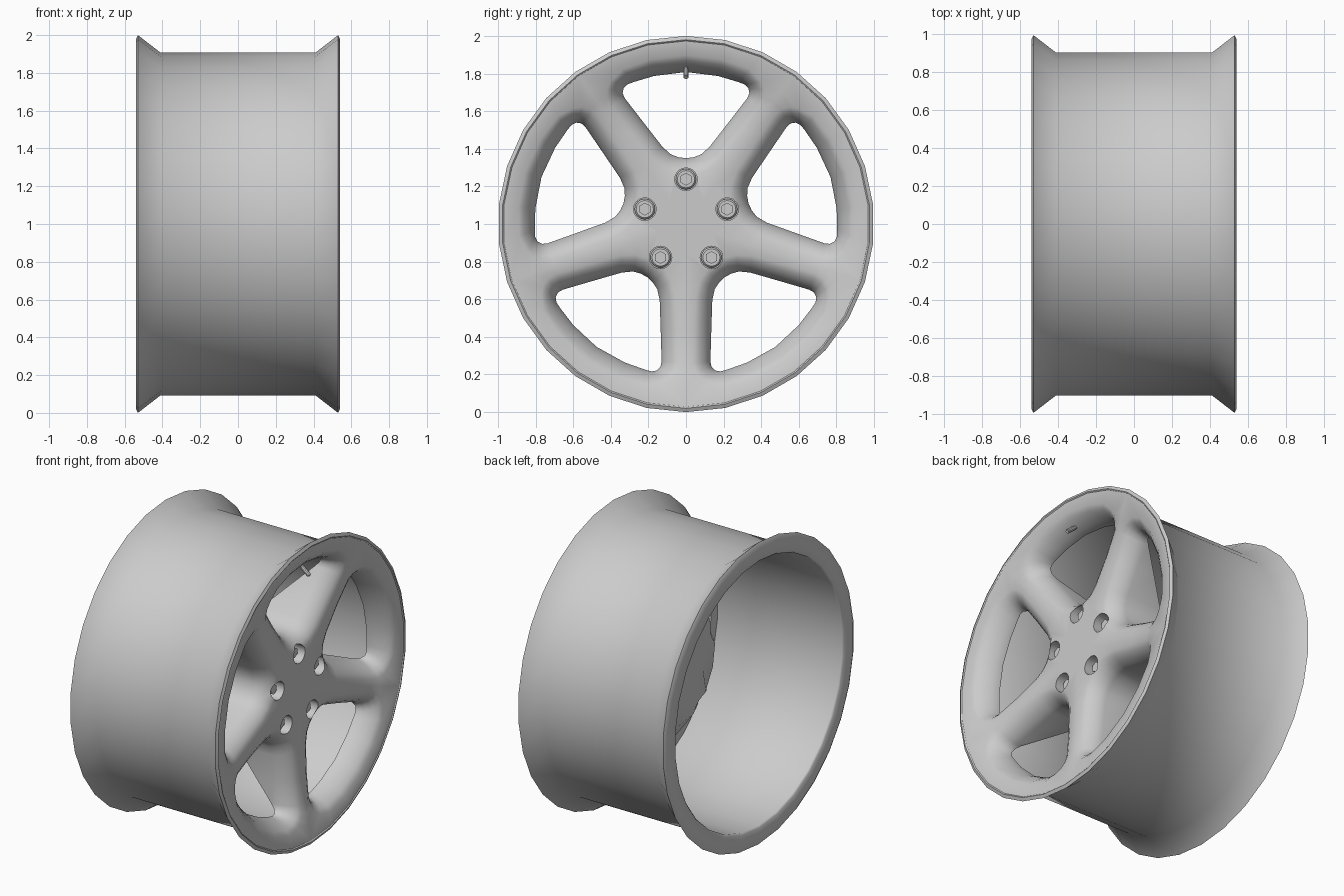
import bpy, bmesh
from math import sin, cos, pi, radians, hypot
from mathutils import Vector

if "Cube" in bpy.data.objects:
    bpy.data.objects.remove(bpy.data.objects["Cube"])

SIDES = 30


def finish(name, bm, angle=35):
    bmesh.ops.remove_doubles(bm, verts=bm.verts, dist=0.0005)
    bmesh.ops.recalc_face_normals(bm, faces=bm.faces)
    me = bpy.data.meshes.new(name)
    bm.to_mesh(me)
    bm.free()
    ob = bpy.data.objects.new(name, me)
    bpy.context.collection.objects.link(ob)
    smooth(ob, angle)
    return ob


def smooth(ob, angle):
    bpy.ops.object.select_all(action='DESELECT')
    ob.select_set(True)
    bpy.context.view_layer.objects.active = ob
    bpy.ops.object.shade_smooth_by_angle(angle=radians(angle))


def place(x, u, v, a):
    """Wheel-face coordinates (u sideways, v outward) turned by a about the axle."""
    return Vector((x, u * cos(a) + v * sin(a), 1 + v * cos(a) - u * sin(a)))


def turned(name, profile, n, centre=(0, 0), closed=False, angle=35):
    """Revolve an (x, radius) profile about an x-parallel axis."""
    bm = bmesh.new()
    cy, cz = centre
    rings = [[bm.verts.new(place(x, 0, r, 2 * pi * i / n) + Vector((0, cy, cz)))
              for i in range(n)] for x, r in profile]
    pairs = list(zip(rings, rings[1:]))
    if closed:
        pairs.append((rings[-1], rings[0]))
    for a, b in pairs:
        for i in range(n):
            j = (i + 1) % n
            bm.faces.new((a[i], a[j], b[j], b[i]))
    if not closed:
        bm.faces.new(rings[0])
        bm.faces.new(rings[-1])
    return finish(name, bm, angle)


# Barrel with flared outer lips and a flat back rim
turned("barrel", [(-0.54, 0.98), (-0.53, 1.0), (-0.41, 0.907), (0.41, 0.907),
                  (0.53, 1.0), (0.54, 0.98), (0.535, 0.973), (0.40, 0.875),
                  (-0.53, 0.875), (-0.54, 0.885)], SIDES, closed=True, angle=47)


# Spoked face: front and back depth by radius
def front(r):
    if r < 0.7:
        return 0.45 + 0.025 * max(0, (r - 0.3) / 0.4)
    return 0.475 + 0.06 * min(1, (r - 0.7) / 0.22)


def back(r):
    return 0.05 + 0.33 * max(0, min(1, (r - 0.38) / 0.42))


# Half window outline, and the matching points on spoke centreline and rim
window = [(0, .35), (.04, .355), (.08, .37), (.125, .41), (.23, .545),
          (.325, .668), (.337, .695), (.332, .722), (.312, .742), (.278, .755),
          (.17, .787), (0, .808)]
half = pi / 5
R = .973
line = [(s * sin(half), s * cos(half)) for s in (0, .15, .26, .37, .57, .74, .80, .87, R)]
line += [(R * sin(radians(t)), R * cos(radians(t))) for t in (24, 12, 0)]


def both(pts):
    return pts + [(-u, v) for u, v in pts[-2:0:-1]]


window, line = both(window), both(line)
bm = bmesh.new()
for k in range(5):
    a = 2 * pi * k / 5
    layers = []
    inner = []
    for u, v in line:
        r = hypot(u, v)
        f = min(1, 0.885 / r) if r else 1
        inner.append((back(r), u * f, v * f))
    layers.append(inner)
    layers.append([(back(hypot(u, v)), u, v) for u, v in window])
    for d, drop in ((0, .115), (.012, .078), (.033, .042), (.06, .016), (.09, 0)):
        ring = []
        for (u, v), (bu, bv) in zip(window, line):
            t = d / hypot(bu - u, bv - v)
            u, v = u + (bu - u) * t, v + (bv - v) * t
            ring.append((front(hypot(u, v)) - drop, u, v))
        layers.append(ring)
    layers.append([(front(hypot(u, v)), u, v) for u, v in line])
    rows = [[bm.verts.new(place(*p, a)) for p in ring] for ring in layers]
    n = len(window)
    for lo, hi in zip(rows, rows[1:]):
        for i in range(n):
            j = (i + 1) % n
            bm.faces.new((lo[i], lo[j], hi[j], hi[i]))
    for i in range(8, 14):   # outer edge against the barrel
        bm.faces.new((rows[-1][i], rows[-1][i + 1], rows[0][i + 1], rows[0][i]))
face = finish("spoked_face", bm)

# Lug holes and bolts
for k in range(5):
    a = 2 * pi * k / 5
    c = (0.23 * sin(a), 0.008 + 0.23 * cos(a))
    cutter = turned("lug_hole_cutter", [(0.36, 0.06), (0.6, 0.06)], 20, c)
    cutter.hide_render = True
    mod = face.modifiers.new("lug_hole", 'BOOLEAN')
    mod.operation, mod.solver, mod.object = 'DIFFERENCE', 'EXACT', cutter
    bpy.context.view_layer.objects.active = face
    bpy.ops.object.modifier_apply(modifier=mod.name)
    bpy.data.objects.remove(cutter)
    turned("bolt_washer", [(0.34, 0.055), (0.375, 0.055), (0.385, 0.046)], 16, c)
    turned("bolt_head", [(0.37, 0.034), (0.415, 0.034)], 6, c)
smooth(face, 45)

# Valve stem, leaning inward from the rim
bm = bmesh.new()
p, q = Vector((0.43, 0, 1.855)), Vector((0.525, 0, 1.778))
axis = q - p
rot = axis.to_track_quat('Z', 'Y').to_matrix().to_4x4()
for mid, length, rad in (((p + q) / 2, axis.length, 0.01), (q - axis * 0.3, axis.length * 0.5, 0.014)):
    m = rot.copy()
    m.translation = mid
    bmesh.ops.create_cone(bm, cap_ends=True, segments=10, radius1=rad, radius2=rad,
                          depth=length, matrix=m)
finish("valve_stem", bm)
